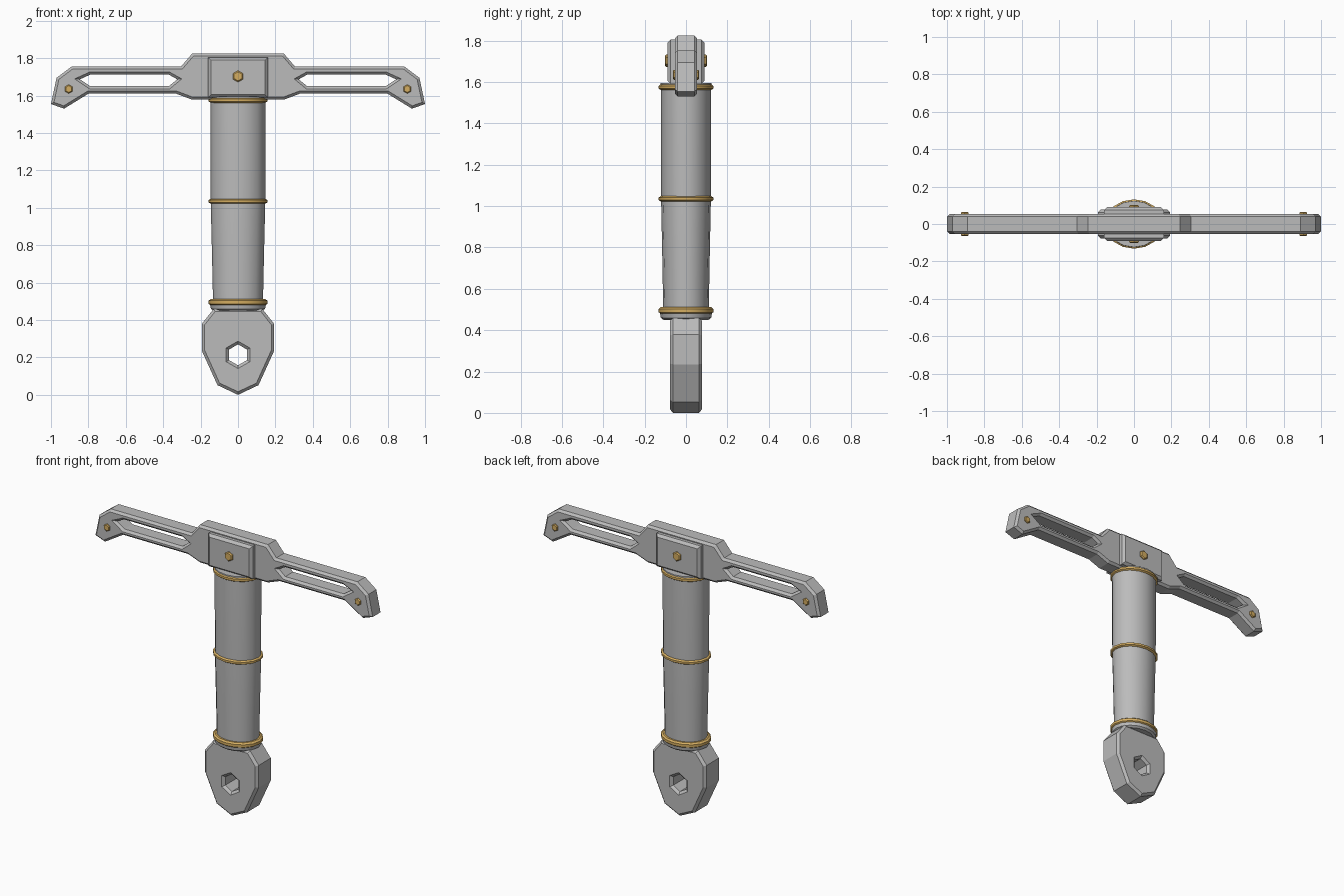
import bpy, bmesh
from math import sin, cos, pi, radians

cube = bpy.data.objects.get("Cube")
if cube:
    bpy.data.objects.remove(cube, do_unlink=True)


def material(name, color):
    m = bpy.data.materials.new(name)
    m.use_nodes = True
    m.diffuse_color = color
    m.node_tree.nodes["Principled BSDF"].inputs["Base Color"].default_value = color
    return m


steel = material("steel grey", (0.5, 0.5, 0.5, 1))
gold = material("gold", (0.66, 0.42, 0.12, 1))


def select(ob):
    bpy.ops.object.select_all(action="DESELECT")
    ob.select_set(True)
    bpy.context.view_layer.objects.active = ob


def plate(name, outlines, half_depth, chamfer, mat):
    """Chamfered plate in the XZ plane; outlines after the first are holes."""
    cu = bpy.data.curves.new(name, "CURVE")
    cu.dimensions, cu.fill_mode = "2D", "BOTH"
    cu.extrude = half_depth - chamfer
    cu.bevel_depth, cu.bevel_resolution, cu.offset = chamfer, 0, -chamfer
    for pts in outlines:
        sp = cu.splines.new("POLY")
        sp.points.add(len(pts) - 1)
        for p, (x, z) in zip(sp.points, pts):
            p.co = (x, z, 0, 1)
        sp.use_cyclic_u = True
    ob = bpy.data.objects.new(name, cu)
    bpy.context.collection.objects.link(ob)
    ob.rotation_euler.x = radians(90)
    cu.materials.append(mat)
    select(ob)
    bpy.ops.object.convert(target="MESH")
    ob = bpy.context.object
    bm = bmesh.new()
    bm.from_mesh(ob.data)
    bmesh.ops.remove_doubles(bm, verts=bm.verts, dist=0.0005)
    bmesh.ops.recalc_face_normals(bm, faces=bm.faces)
    for f in bm.faces:
        f.smooth = False
    bm.to_mesh(ob.data)
    bm.free()
    return ob


def lathe(name, profile, flatten, mat, sides=16):
    """Oval turned part from (radius, z) pairs, squashed in depth."""
    bm = bmesh.new()
    rings = [[bm.verts.new((r * sin(2 * pi * i / sides),
                            r * flatten * cos(2 * pi * i / sides), z))
              for i in range(sides)] for r, z in profile]
    for a, b in zip(rings, rings[1:]):
        for i in range(sides):
            j = (i + 1) % sides
            bm.faces.new((a[i], a[j], b[j], b[i]))
    bm.faces.new(rings[0])
    bm.faces.new(rings[-1])
    bmesh.ops.recalc_face_normals(bm, faces=bm.faces)
    me = bpy.data.meshes.new(name)
    bm.to_mesh(me)
    bm.free()
    me.materials.append(mat)
    ob = bpy.data.objects.new(name, me)
    bpy.context.collection.objects.link(ob)
    select(ob)
    bpy.ops.object.shade_smooth_by_angle(angle=radians(30))
    return ob


def mirrored(half):
    return half + [(-x, z) for x, z in reversed(half) if x]


def hexagon(x, z, r):
    return [(x + r * sin(k * pi / 3), z + r * cos(k * pi / 3)) for k in range(6)]


# Crossguard with a long slot in each arm
guard = mirrored([(0.245, 1.825), (0.305, 1.755), (0.89, 1.755), (0.97, 1.695),
                  (1.0, 1.555), (0.93, 1.53), (0.8, 1.61), (0.33, 1.61),
                  (0.245, 1.578)])
slot = [(0.325, 1.687), (0.37, 1.712), (0.79, 1.712), (0.845, 1.687),
        (0.79, 1.65), (0.37, 1.65)]
plate("crossguard", [guard, slot, [(-x, z) for x, z in slot]], 0.054, 0.014, steel)

# Centre block and hexagonal bolts
plate("centre_block", [mirrored([(0.16, 1.805), (0.16, 1.59)])], 0.09, 0.016, steel)
plate("centre_bolt", [hexagon(0, 1.703, 0.031)], 0.102, 0.006, gold)
for side, s in (("left", 1), ("right", -1)):
    plate(side + "_arm_bolt", [hexagon(s * 0.905, 1.635, 0.024)], 0.064, 0.005, gold)

# Oval grip, collars and rings
lathe("grip", [(0.133, 0.47), (0.139, 0.75), (0.146, 1.035), (0.147, 1.585)], 0.825, steel)
lathe("lower_collar", [(0.13, 0.45), (0.145, 0.46), (0.15, 0.485)], 0.84, steel)
lathe("upper_collar", [(0.15, 1.57), (0.147, 1.595)], 0.84, steel)
for name, z, h in (("lower", 0.495, 0.017), ("middle", 1.035, 0.013), ("upper", 1.575, 0.014)):
    lathe(name + "_ring", [(0.145, z - h), (0.157, z - h / 2),
                           (0.157, z + h / 2), (0.145, z + h)], 0.84, gold)

# Pommel with a hexagonal hole
pommel = mirrored([(0.13, 0.46), (0.193, 0.38), (0.193, 0.235), (0.11, 0.052), (0, 0)])
plate("pommel", [pommel, hexagon(0, 0.214, 0.056)], 0.077, 0.015, steel)
